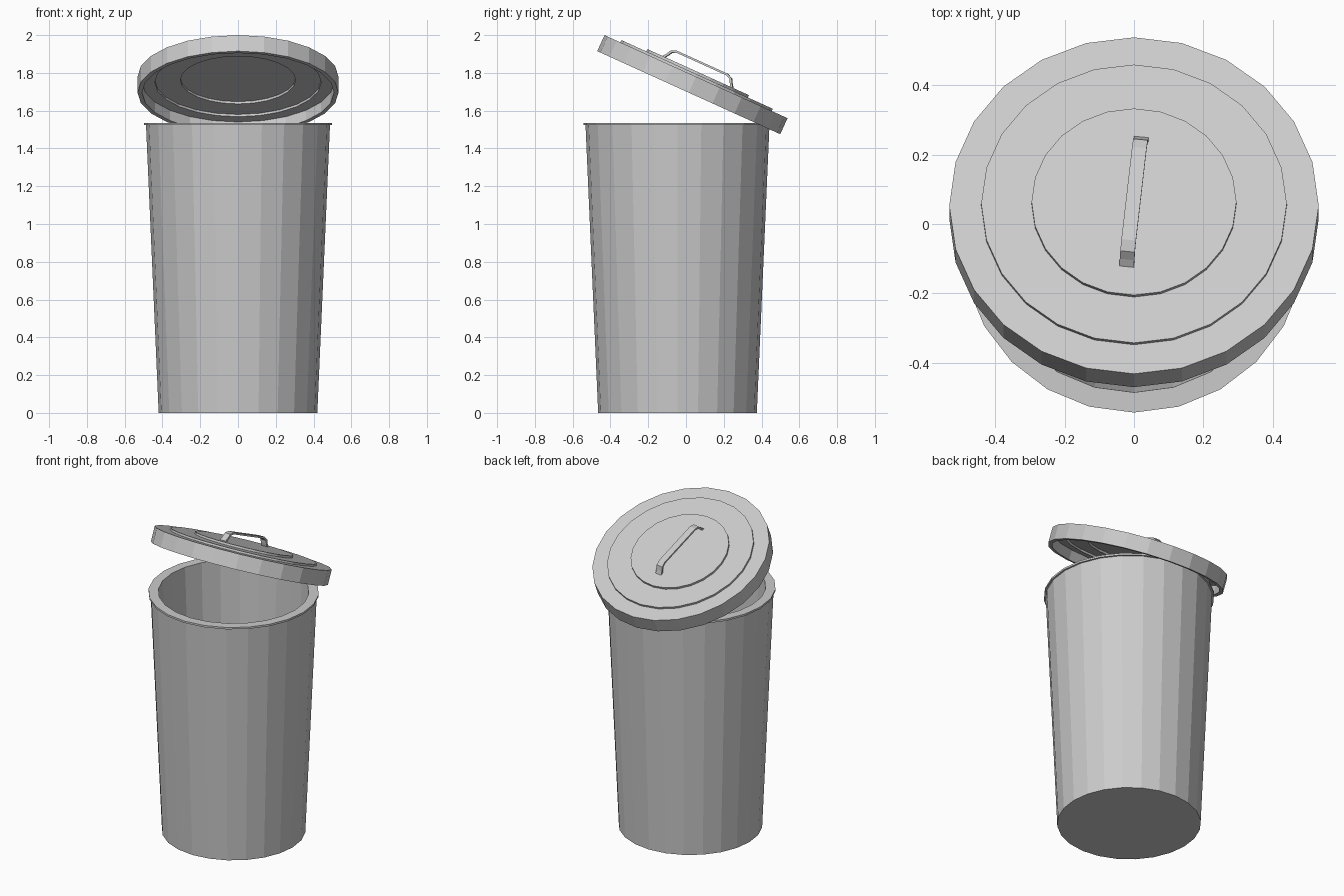
import bpy, bmesh, math
from mathutils import Matrix

if "Cube" in bpy.data.objects:
    bpy.data.objects.remove(bpy.data.objects["Cube"])

SIDES = 24


def add_object(name, bm, matrix=Matrix.Identity(4)):
    bmesh.ops.recalc_face_normals(bm, faces=bm.faces)
    bm.transform(matrix)
    mesh = bpy.data.meshes.new(name)
    bm.to_mesh(mesh)
    bm.free()
    obj = bpy.data.objects.new(name, mesh)
    bpy.context.collection.objects.link(obj)
    return obj


def lathe(name, profile, matrix):
    """Spin an (r, z) profile round z; both open ends are capped."""
    bm = bmesh.new()
    rings = []
    for r, z in profile:
        rings.append([bm.verts.new((r * math.cos(2 * math.pi * i / SIDES),
                                    r * math.sin(2 * math.pi * i / SIDES), z))
                      for i in range(SIDES)])
    for a, b in zip(rings, rings[1:]):
        for i in range(SIDES):
            j = (i + 1) % SIDES
            bm.faces.new((a[i], a[j], b[j], b[i]))
    bm.faces.new(rings[0])
    bm.faces.new(rings[-1])
    return add_object(name, bm, matrix)


# Tapered hollow can with a thin overhanging rim
lathe("can_body", [(0.42, 0), (0.487, 1.523), (0.498, 1.523), (0.498, 1.535),
                   (0.44, 1.535), (0.375, 0.05)],
      Matrix.Translation((0, -0.045, 0)))

# Tilted lid: stepped top, hollow stepped underside
tilt = Matrix.Translation((0, 0.053, 1.78)) @ Matrix.Rotation(math.radians(-24.4), 4, 'X')
lathe("lid", [(0.295, 0.0265), (0.295, 0.013), (0.44, 0.013), (0.44, 0),
              (0.532, 0), (0.532, -0.093), (0.508, -0.093), (0.508, -0.033),
              (0.44, -0.033), (0.44, -0.02), (0.305, -0.02), (0.305, -0.007)], tilt)

# Flat strap handle, bent into a low arch and turned slightly on the lid
half = [(-0.207, 0), (-0.192, 0.02), (-0.178, 0.045), (-0.147, 0.058)]
inner = [(-0.192, 0), (-0.180, 0.017), (-0.169, 0.037), (-0.144, 0.047)]
outer = half + [(-y, z) for y, z in reversed(half)]
inner = inner + [(-y, z) for y, z in reversed(inner)]
bm = bmesh.new()
rows = []
for (yo, zo), (yi, zi) in zip(outer, inner):
    rows.append([bm.verts.new(p) for p in ((-0.021, yo, zo), (0.021, yo, zo),
                                           (0.021, yi, zi), (-0.021, yi, zi))])
for a, b in zip(rows, rows[1:]):
    for i in range(4):
        j = (i + 1) % 4
        bm.faces.new((a[i], a[j], b[j], b[i]))
bm.faces.new(rows[0])
bm.faces.new(rows[-1])
add_object("lid_handle", bm, tilt @ Matrix.Translation((0, 0, 0.0255))
           @ Matrix.Rotation(math.radians(-6), 4, 'Z'))
